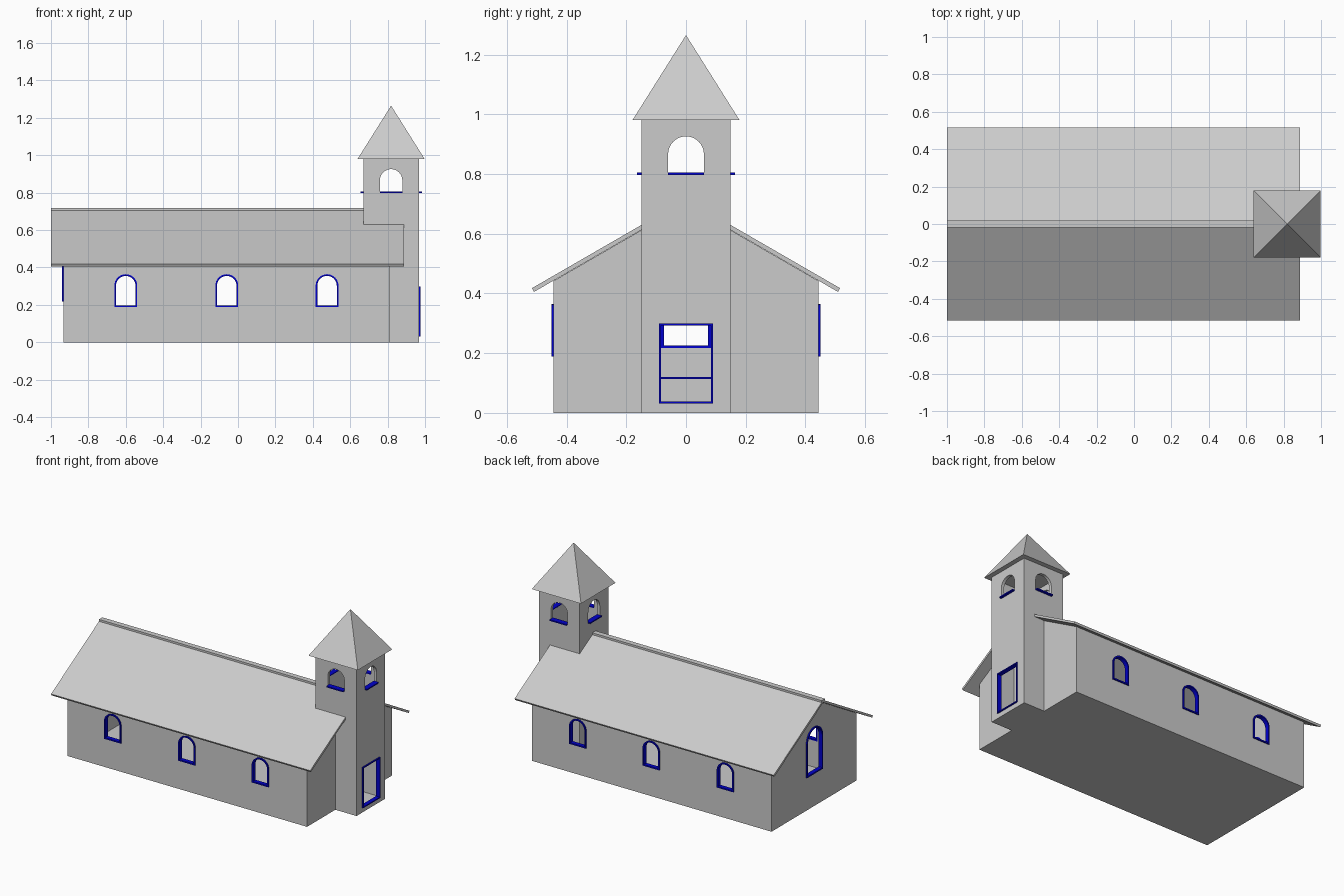
import bpy, bmesh, math
from mathutils import Vector

if "Cube" in bpy.data.objects:
    bpy.data.objects.remove(bpy.data.objects["Cube"])


def material(name, rgb):
    m = bpy.data.materials.new(name)
    m.diffuse_color = (*rgb, 1)
    m.use_nodes = True
    m.node_tree.nodes["Principled BSDF"].inputs["Base Color"].default_value = m.diffuse_color
    return m


GREY = material("stone_grey", (0.6, 0.6, 0.6))
BLUE = material("trim_blue", (0.0, 0.0, 0.6))


def place(axis, d, p):
    # profile point (u, z) at depth d along the x or y axis
    return (d, p[0], p[1]) if axis == 'x' else (p[0], d, p[1])


def finish(name, bm, mat):
    bmesh.ops.recalc_face_normals(bm, faces=bm.faces)
    me = bpy.data.meshes.new(name)
    bm.to_mesh(me)
    bm.free()
    me.materials.append(mat)
    ob = bpy.data.objects.new(name, me)
    bpy.context.collection.objects.link(ob)
    return ob


def prism(name, pts, axis, lo, hi, mat=GREY):
    bm = bmesh.new()
    a = [bm.verts.new(place(axis, lo, p)) for p in pts]
    b = [bm.verts.new(place(axis, hi, p)) for p in pts]
    bm.faces.new(a)
    bm.faces.new(b)
    for i in range(len(pts)):
        j = (i + 1) % len(pts)
        bm.faces.new((a[i], a[j], b[j], b[i]))
    return finish(name, bm, mat)


def frame(name, outer, inner, axis, lo, hi):
    # closed ring between two matching profiles
    bm = bmesh.new()
    loops = [[bm.verts.new(place(axis, d, p)) for p in pts]
             for pts, d in ((outer, lo), (outer, hi), (inner, hi), (inner, lo))]
    n = len(outer)
    for k in range(4):
        a, b = loops[k], loops[(k + 1) % 4]
        for i in range(n):
            j = (i + 1) % n
            bm.faces.new((a[i], a[j], b[j], b[i]))
    return finish(name, bm, BLUE)


def rect(c, hw, z0, z1):
    return [(c - hw, z0), (c + hw, z0), (c + hw, z1), (c - hw, z1)]


def arch(c, hw, z0, spring, n=16):
    return [(c - hw, z0), (c + hw, z0)] + [
        (c + hw * math.cos(math.pi * i / n), spring + hw * math.sin(math.pi * i / n))
        for i in range(n + 1)]


def cut(ob, cutter):
    m = ob.modifiers.new("cut", 'BOOLEAN')
    m.operation, m.solver, m.object = 'DIFFERENCE', 'EXACT', cutter
    bpy.context.view_layer.objects.active = ob
    bpy.ops.object.modifier_apply(modifier=m.name)


def drop(ob):
    bpy.data.objects.remove(ob)


SLOPE = math.tan(math.radians(30))
RIDGE, T = 0.7155, 0.0165            # roof top line and vertical thickness
X0, X1, W = -0.933, 0.813, 0.443     # nave walls
TX, TH = 0.8185, 0.1485              # tower centre and half width
WALL, TRIM = 0.02, 0.009


def gable(hw, z0, top):
    return [(-hw, z0), (hw, z0), (hw, top - hw * SLOPE), (0, top), (-hw, top - hw * SLOPE)]


# Hollow nave and tower
nave = prism("nave_walls", gable(W, 0, RIDGE - T - 0.001), 'x', X0, X1)
c = prism("cutter", gable(W - WALL, 0.015, RIDGE - T - 0.02), 'x', X0 + WALL, X1 - WALL)
cut(nave, c)
drop(c)
tower = prism("tower_walls", rect(0, TH, 0, 0.98), 'x', TX - TH, TX + TH)
c = prism("cutter", rect(0, TH - WALL, 0.015, 0.96), 'x', TX - TH + WALL, TX + TH - WALL)
cut(tower, c)
drop(c)

# Side windows, three pairs
for i, x in enumerate((-0.6, -0.06, 0.476)):
    outer, inner = arch(x, 0.061, 0.189, 0.303), arch(x, 0.061 - TRIM, 0.189 + TRIM, 0.303)
    c = prism("cutter", outer, 'y', -0.6, 0.6)
    cut(nave, c)
    drop(c)
    for side, s in (("front", -1), ("back", 1)):
        frame(f"{side}_window_frame_{i + 1}", outer, inner, 'y',
              s * (W - WALL), s * (W + 0.008))

# Gable window at the far end
outer, inner = arch(0, 0.083, 0.217, 0.44), arch(0, 0.083 - TRIM, 0.217 + TRIM, 0.44)
c = prism("cutter", outer, 'x', X0 - 0.1, X0 + 0.1)
cut(nave, c)
drop(c)
frame("gable_window_frame", outer, inner, 'x', X0 - 0.008, X0 + WALL)

# Doorway through the tower into the nave
outer, inner = rect(0, 0.09, 0.031, 0.299), rect(0, 0.09 - 0.007, 0.038, 0.292)
c = prism("cutter", outer, 'x', 0.6, 1.1)
cut(nave, c)
cut(tower, c)
drop(c)
frame("door_frame", outer, inner, 'x', TX + TH - WALL, TX + TH + 0.008)
prism("inner_door_bar", rect(0, 0.09, 0.113, 0.121), 'x', TX - TH, TX - TH + WALL, BLUE)

# Belfry openings on all four sides, with sills
for axis, mid in (('x', 0), ('y', TX)):
    base = TX if axis == 'x' else 0
    c = prism("cutter", arch(mid, 0.06, 0.8, 0.866), axis, base - 0.3, base + 0.3)
    cut(tower, c)
    drop(c)
    for s in (-1, 1):
        prism(f"belfry_sill_{axis}_{'low' if s < 0 else 'high'}", rect(mid, 0.06, 0.797, 0.805),
              axis, base + s * (TH - WALL), base + s * 0.164, BLUE)

# Roof slabs and ridge cap
for side, s in (("front", -1), ("back", 1)):
    eave = RIDGE - 0.516 * SLOPE
    prism(f"{side}_roof", [(0, RIDGE), (s * 0.516, eave), (s * 0.509, eave - 0.0124),
                           (0, RIDGE - T)], 'x', -1, 0.887)
prism("ridge_cap", rect(0, 0.0175, 0.7, 0.718), 'x', -1, TX - TH)

# Tower spire
bm = bmesh.new()
ring = [bm.verts.new((TX + 0.1795 * a, 0.1795 * b, 0.98))
        for a, b in ((-1, -1), (1, -1), (1, 1), (-1, 1))]
tip = bm.verts.new((TX, 0, 1.265))
bm.faces.new(ring)
for i in range(4):
    bm.faces.new((ring[i], ring[(i + 1) % 4], tip))
finish("spire", bm, GREY)
